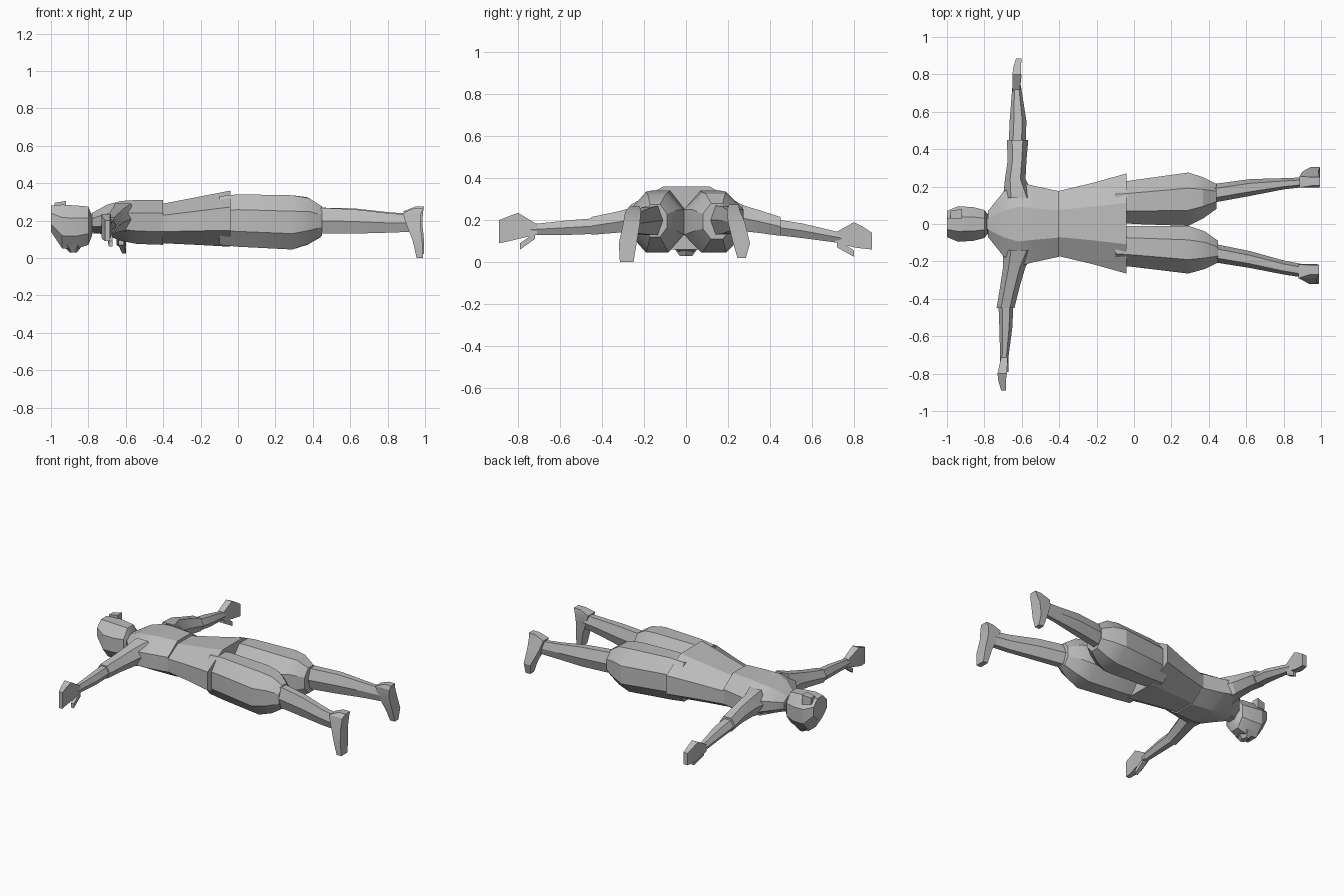
import bpy, bmesh, math

grey = bpy.data.materials.new("plain grey")
grey.diffuse_color = (0.5, 0.5, 0.5, 1)

# which world axes the station and the two bounds run along
ORDER = {"x": (0, 1, 2), "y": (1, 0, 2), "z": (2, 0, 1)}


def loft(name, axis, rows, n=8, cap_end=True):
    """Skin n-sided rings; each row is station, low/high of the two other axes."""
    bm = bmesh.new()
    o = ORDER[axis]
    turn = math.pi / n if n != 6 else 0
    ext = [(math.cos(turn + k * math.tau / n), math.sin(turn + k * math.tau / n)) for k in range(n)]
    mu, mv = max(e[0] for e in ext), max(e[1] for e in ext)
    rings = []
    for s, u0, u1, v0, v1 in rows:
        ring = []
        for cu, cv in ext:
            p = [0, 0, 0]
            p[o[0]] = s
            p[o[1]] = (u0 + u1) / 2 + (u1 - u0) / 2 * cu / mu
            p[o[2]] = (v0 + v1) / 2 + (v1 - v0) / 2 * cv / mv
            ring.append(bm.verts.new(p))
        rings.append(ring)
    for a, b in zip(rings, rings[1:]):
        for k in range(n):
            j = (k + 1) % n
            bm.faces.new((a[k], a[j], b[j], b[k]))
    bm.faces.new(rings[0])
    if cap_end:
        bm.faces.new(rings[-1])
    bmesh.ops.recalc_face_normals(bm, faces=bm.faces)
    me = bpy.data.meshes.new(name)
    bm.to_mesh(me)
    bm.free()
    me.materials.append(grey)
    ob = bpy.data.objects.new(name, me)
    bpy.context.collection.objects.link(ob)
    bpy.context.view_layer.objects.active = ob
    ob.select_set(True)
    bpy.ops.object.shade_smooth_by_angle(angle=math.radians(25))
    ob.select_set(False)
    return ob


# head, face down
loft("head", "x", [(-1.0, -.07, .07, .14, .28), (-.94, -.095, .095, .05, .285),
                   (-.86, -.09, .09, .05, .28), (-.80, -.075, .075, .07, .275),
                   (-.78, -.05, .05, .12, .22)])
loft("hair_tuft", "x", [(-.98, .03, .07, .25, .295), (-.92, .03, .08, .24, .305)], 4)
loft("nose", "z", [(.03, -.90, -.86, -.03, .03), (.07, -.94, -.83, -.06, .06)], 6)
loft("neck", "x", [(-.82, -.05, .05, .13, .23), (-.72, -.065, .065, .13, .25)], 6)

# torso and tunic
loft("chest", "x", [(-.78, -.07, .07, .14, .24), (-.70, -.17, .17, .12, .285),
                    (-.62, -.225, .225, .09, .305), (-.54, -.205, .205, .075, .31),
                    (-.40, -.175, .175, .07, .31)])
loft("tunic", "x", [(-.43, -.165, .17, .08, .285), (-.22, -.215, .22, .07, .325),
                    (-.04, -.265, .27, .06, .36)])

# legs: baggy shorts, shins and feet
loft("left_shorts", "x", [(-.10, .01, .22, .07, .33), (0, 0, .235, .06, .34),
                          (.29, -.01, .275, .045, .335), (.37, .03, .25, .07, .325),
                          (.44, .08, .215, .11, .28)])
loft("right_shorts", "x", [(-.10, -.22, -.01, .07, .33), (0, -.23, -.01, .06, .34),
                           (.29, -.265, -.01, .045, .335), (.38, -.24, -.04, .075, .32),
                           (.45, -.205, -.09, .12, .275)])
loft("left_shin", "x", [(.40, .11, .21, .13, .27), (.62, .15, .24, .135, .265),
                        (.80, .185, .245, .145, .245), (.93, .20, .25, .15, .235)], 6)
loft("right_shin", "x", [(.40, -.20, -.10, .13, .27), (.62, -.235, -.145, .13, .26),
                         (.80, -.27, -.195, .135, .24), (.93, -.29, -.22, .14, .23)], 6)
loft("left_foot", "z", [(.02, .96, .995, .245, .285), (.09, .945, .995, .225, .305),
                        (.19, .90, .985, .20, .28), (.25, .885, .99, .195, .255),
                        (.275, .95, .995, .205, .25)], 4)
loft("right_foot", "z", [(0, .955, .99, -.315, -.25), (.09, .935, .985, -.32, -.235),
                         (.18, .90, .975, -.30, -.22), (.24, .88, .98, -.29, -.215),
                         (.265, .94, .99, -.27, -.22)], 4)

# arms: sleeve, forearm, hand and thumb
loft("left_sleeve", "y", [(.14, -.70, -.53, .13, .29), (.24, -.69, -.58, .15, .28),
                          (.34, -.675, -.575, .14, .25), (.45, -.68, -.565, .125, .215)], 6)
loft("left_forearm", "y", [(.42, -.67, -.58, .13, .205), (.55, -.665, -.575, .115, .185),
                           (.74, -.65, -.605, .09, .14)], 6)
loft("left_hand", "y", [(.71, -.65, -.61, .095, .14), (.80, -.65, -.605, .07, .19),
                        (.84, -.645, -.605, .065, .17), (.885, -.63, -.60, .06, .14)], 4)
loft("left_thumb", "y", [(.72, -.64, -.61, .07, .11), (.80, -.62, -.60, .025, .055)], 4)
loft("right_sleeve", "y", [(-.14, -.70, -.53, .13, .29), (-.23, -.70, -.58, .145, .265),
                           (-.33, -.715, -.61, .14, .24), (-.45, -.735, -.64, .13, .215)], 6)
loft("right_forearm", "y", [(-.42, -.725, -.645, .135, .21), (-.55, -.72, -.65, .13, .20),
                            (-.74, -.715, -.675, .13, .18)], 6)
loft("right_hand", "y", [(-.71, -.71, -.675, .13, .18), (-.80, -.73, -.68, .11, .235),
                         (-.84, -.725, -.685, .10, .22), (-.89, -.71, -.685, .09, .20)], 4)
loft("right_thumb", "y", [(-.72, -.70, -.67, .11, .14), (-.79, -.69, -.67, .06, .09)], 4)
